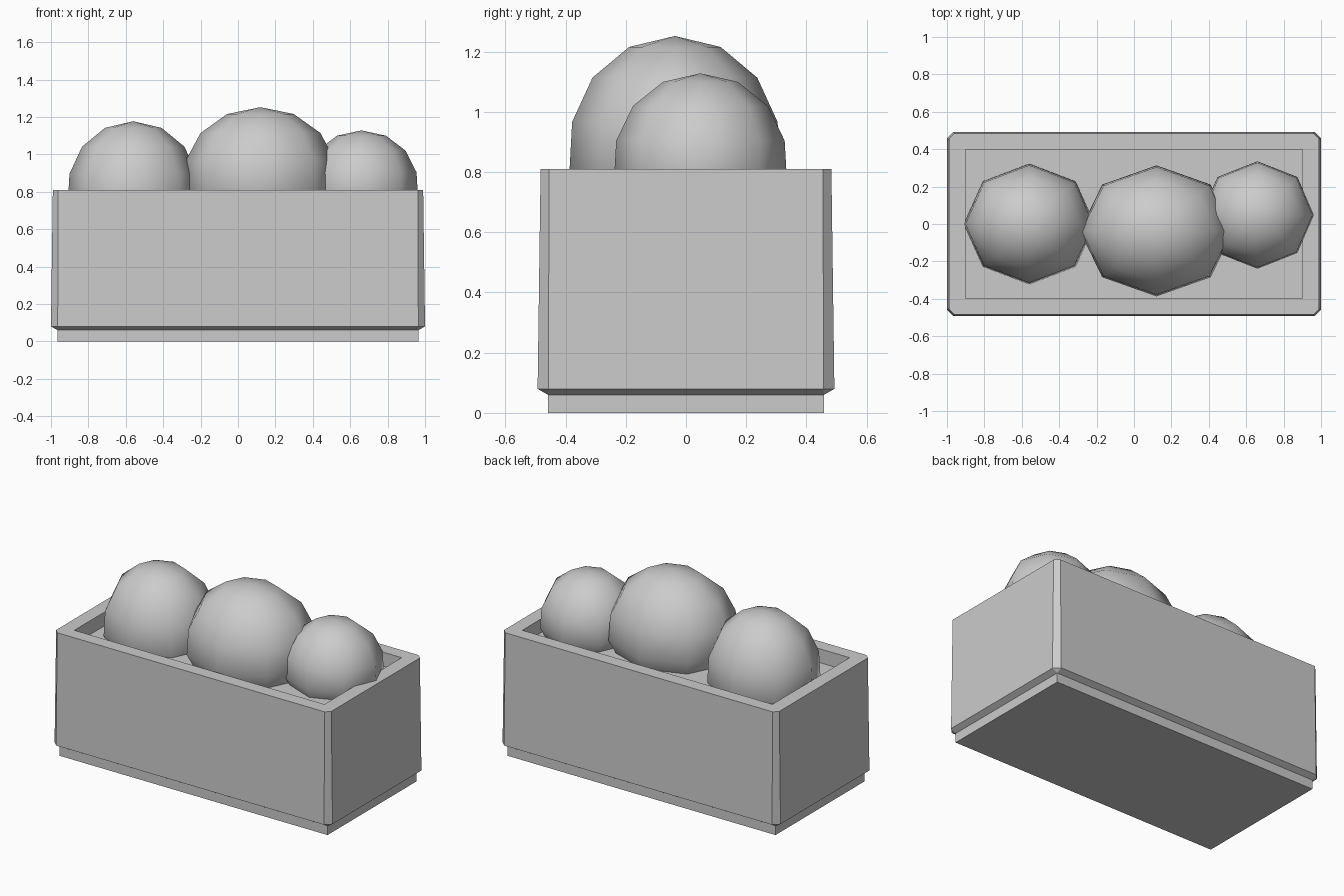
import bpy
import bmesh

cube = bpy.data.objects.get("Cube")
if cube:
    bpy.data.objects.remove(cube, do_unlink=True)

# One plain grey for everything
grey = bpy.data.materials.new("plain_grey")
grey.use_nodes = True
grey.diffuse_color = (0.6, 0.6, 0.6, 1)
grey.node_tree.nodes["Principled BSDF"].inputs["Base Color"].default_value = (0.6, 0.6, 0.6, 1)


def finish(name, bm, smooth=False):
    bmesh.ops.recalc_face_normals(bm, faces=bm.faces)
    for face in bm.faces:
        face.smooth = smooth
    mesh = bpy.data.meshes.new(name)
    bm.to_mesh(mesh)
    bm.free()
    mesh.materials.append(grey)
    obj = bpy.data.objects.new(name, mesh)
    bpy.context.collection.objects.link(obj)
    return obj


def ring(bm, x, y, z, c):
    """Rectangular loop with corners cut by c."""
    points = [(x - c, -y), (x, c - y), (x, y - c), (x - c, y),
              (c - x, y), (-x, y - c), (-x, c - y), (c - x, -y)]
    return [bm.verts.new((px, py, z)) for px, py in points]


# Planter box: foot, undercut, tapered walls, rim, inner walls, soil
bm = bmesh.new()
levels = [(0.965, 0.458, 0, 0), (0.965, 0.458, 0.06, 0),
          (1.0, 0.493, 0.08, 0.036), (0.99, 0.483, 0.81, 0.028),
          (0.9, 0.397, 0.81, 0), (0.9, 0.397, 0.72, 0)]
loops = [ring(bm, *level) for level in levels]
for low, high in zip(loops, loops[1:]):
    for i in range(8):
        j = (i + 1) % 8
        bm.faces.new((low[i], low[j], high[j], high[i]))
bm.faces.new(loops[0])
bm.faces.new(loops[-1])
bmesh.ops.remove_doubles(bm, verts=bm.verts, dist=0.0005)
finish("planter_box", bm)


# Clipped round shrubs, slightly fuller in the lower half
def shrub(name, centre, radii):
    bm = bmesh.new()
    bmesh.ops.create_uvsphere(bm, u_segments=8, v_segments=7, radius=1)
    for v in bm.verts:
        if v.co.z < 0:
            v.co.x *= 1.026
            v.co.y *= 1.026
    bmesh.ops.scale(bm, vec=radii, verts=bm.verts)
    bmesh.ops.translate(bm, vec=centre, verts=bm.verts)
    finish(name, bm, smooth=True)


shrub("right_shrub", (-0.56, 0, 0.815), (0.35, 0.322, 0.362))
shrub("middle_shrub", (0.12, -0.037, 0.885), (0.41, 0.35, 0.367))
shrub("left_shrub", (0.66, 0.048, 0.84), (0.302, 0.287, 0.288))
